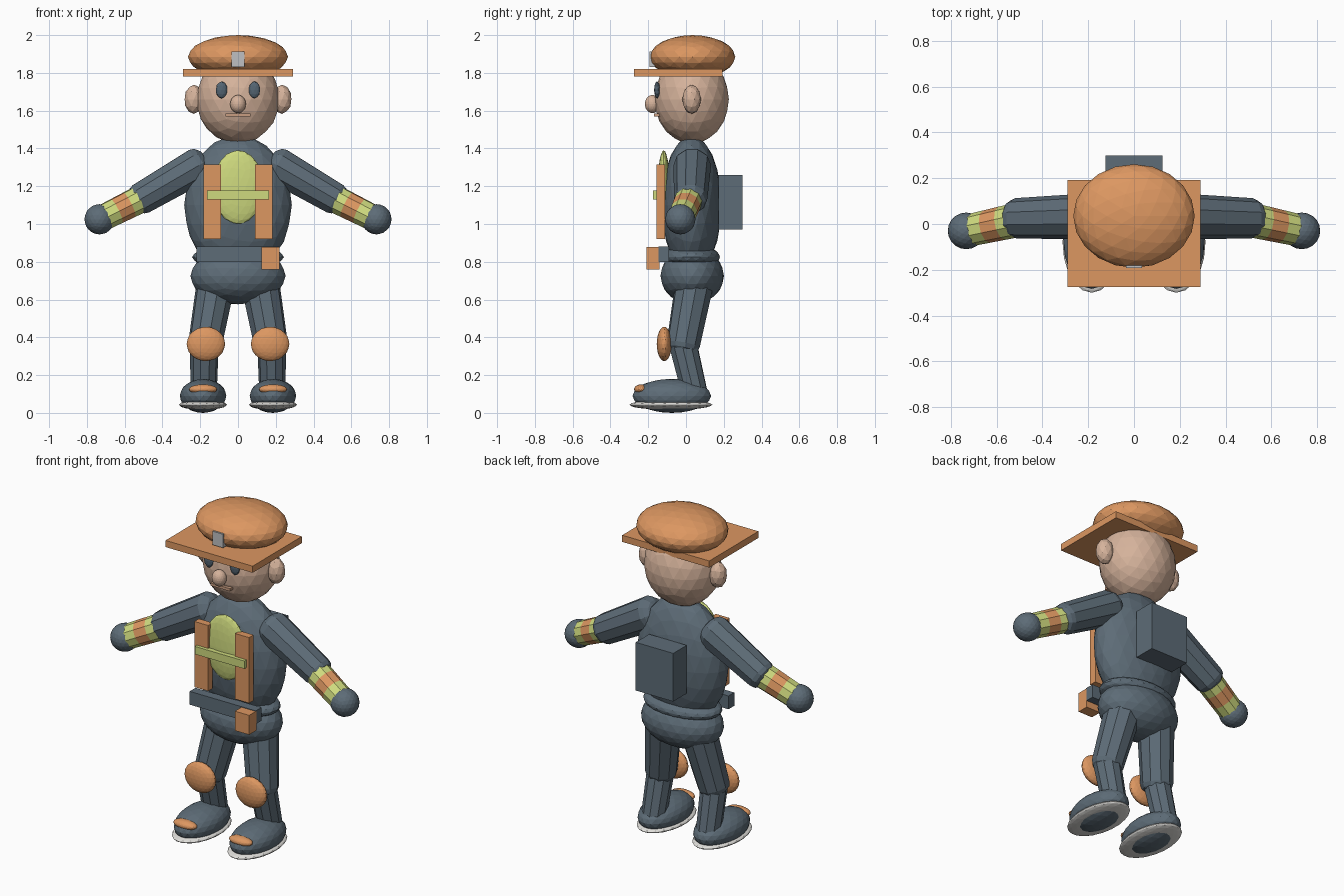
import bpy, bmesh, math
from mathutils import Vector

if "Cube" in bpy.data.objects:
    bpy.data.objects.remove(bpy.data.objects["Cube"], do_unlink=True)


def material(name, rgb):
    m = bpy.data.materials.new(name)
    m.use_nodes = True
    m.diffuse_color = (*rgb, 1)
    m.node_tree.nodes["Principled BSDF"].inputs["Base Color"].default_value = (*rgb, 1)
    return m


SLATE = material("slate blue", (0.11, 0.15, 0.185))
ORANGE = material("safety orange", (0.72, 0.31, 0.12))
SKIN = material("skin", (0.67, 0.45, 0.33))
YELLOW = material("pale lime", (0.62, 0.70, 0.21))
WHITE = material("sole white", (0.75, 0.74, 0.71))
SILVER = material("silver", (0.52, 0.53, 0.54))
DARK = material("eye slate", (0.09, 0.13, 0.17))
LIP = material("lip", (0.58, 0.34, 0.22))


def finish(name, bm, *mats):
    bmesh.ops.recalc_face_normals(bm, faces=bm.faces)
    me = bpy.data.meshes.new(name)
    bm.to_mesh(me)
    bm.free()
    for m in mats:
        me.materials.append(m)
    ob = bpy.data.objects.new(name, me)
    bpy.context.collection.objects.link(ob)
    return ob


def blob(name, centre, radii, mat, detail=3):
    """Faceted ellipsoid."""
    bm = bmesh.new()
    bmesh.ops.create_icosphere(bm, subdivisions=detail, radius=1)
    for v in bm.verts:
        v.co = Vector(a * b for a, b in zip(v.co, radii)) + Vector(centre)
    return finish(name, bm, mat)


def box(name, low, high, mat):
    """Block between two corners."""
    bm = bmesh.new()
    bmesh.ops.create_cube(bm, size=1)
    lo, hi = Vector(low), Vector(high)
    for v in bm.verts:
        v.co = (lo + hi) / 2 + Vector(a * b for a, b in zip(v.co, hi - lo))
    return finish(name, bm, mat)


def limb(name, start, end, r0, r1, mats, cuts=(), sides=10):
    """Tapered tube with rounded ends; cuts along its length change material."""
    start, end = Vector(start), Vector(end)
    axis = end - start
    length = axis.length
    turn = axis.to_track_quat('Z', 'Y')
    angles = [math.radians(a) for a in (75, 50, 25)]
    rings = [(-0.6 * r0 * math.sin(a), r0 * math.cos(a)) for a in angles]
    rings += [(t * length, r0 + (r1 - r0) * t) for t in (0, *cuts, 1)]
    rings += [(length + 0.6 * r1 * math.sin(a), r1 * math.cos(a)) for a in reversed(angles)]
    bm = bmesh.new()
    loops = []
    for h, r in rings:
        loops.append([bm.verts.new(start + turn @ Vector((
            r * math.cos(math.tau * i / sides), r * math.sin(math.tau * i / sides), h)))
            for i in range(sides)])
    for k, (a, b) in enumerate(zip(loops, loops[1:])):
        band = min(max(k - 3, 0), len(mats) - 1)
        for i in range(sides):
            j = (i + 1) % sides
            bm.faces.new((a[i], a[j], b[j], b[i])).material_index = band
    bm.faces.new(loops[0])
    bm.faces.new(loops[-1]).material_index = len(mats) - 1
    return finish(name, bm, *mats)


# Head and face
blob("head", (0, 0.03, 1.66), (0.22, 0.197, 0.235), SKIN)
blob("nose", (0, -0.178, 1.635), (0.042, 0.04, 0.048), SKIN)
box("mouth", (-0.065, -0.17, 1.568), (0.065, -0.12, 1.584), LIP)

# Cap with square brim and badge
blob("cap", (0, 0.035, 1.885), (0.265, 0.226, 0.115), ORANGE)
box("cap_brim", (-0.29, -0.275, 1.78), (0.29, 0.193, 1.82), ORANGE)
box("cap_badge", (-0.035, -0.192, 1.83), (0.035, -0.165, 1.912), SILVER)

# Body
blob("torso", (0, 0.03, 1.10), (0.285, 0.158, 0.37), SLATE)
blob("waist", (0, 0.03, 0.825), (0.243, 0.15, 0.065), SLATE)
blob("pelvis", (0, 0.033, 0.725), (0.252, 0.168, 0.15), SLATE)

# Chest panel, harness, belt and pack
blob("chest_panel", (0, -0.118, 1.195), (0.135, 0.032, 0.195), YELLOW)
box("chest_band", (-0.165, -0.175, 1.13), (0.165, -0.145, 1.177), YELLOW)
box("belt", (-0.22, -0.145, 0.80), (0.22, -0.09, 0.88), SLATE)
box("belt_pouch", (0.125, -0.208, 0.76), (0.22, -0.14, 0.877), ORANGE)
box("backpack", (-0.125, 0.172, 0.97), (0.125, 0.30, 1.26), SLATE)

for s, side in ((1, "left"), (-1, "right")):
    # Face and harness pairs
    blob(side + "_eye", (s * 0.087, -0.153, 1.71), (0.031, 0.016, 0.045), DARK, 2)
    blob(side + "_ear", (s * 0.233, 0.03, 1.66), (0.052, 0.05, 0.077), SKIN, 2)
    x = sorted((s * 0.09, s * 0.182))
    box(side + "_strap", (x[0], -0.155, 0.92), (x[1], -0.112, 1.315), ORANGE)

    # Arm
    limb(side + "_upper_arm", (s * 0.21, 0.033, 1.31), (s * 0.515, 0.025, 1.133),
         0.1, 0.088, [SLATE])
    limb(side + "_forearm", (s * 0.49, 0.022, 1.145), (s * 0.73, -0.03, 1.025),
         0.076, 0.07, [YELLOW, ORANGE, YELLOW], (0.36, 0.64))
    blob(side + "_hand", (s * 0.733, -0.03, 1.025), (0.08, 0.08, 0.08), SLATE)

    # Leg
    limb(side + "_thigh", (s * 0.122, 0.04, 0.66), (s * 0.175, -0.015, 0.36),
         0.102, 0.09, [SLATE])
    limb(side + "_shin", (s * 0.178, -0.015, 0.36), (s * 0.182, 0.045, 0.11),
         0.076, 0.07, [SLATE])
    blob(side + "_knee_pad", (s * 0.17, -0.115, 0.365), (0.102, 0.04, 0.091), ORANGE)

    # Shoe
    blob(side + "_shoe", (s * 0.185, -0.075, 0.09), (0.123, 0.208, 0.09), SLATE)
    blob(side + "_sole", (s * 0.185, -0.08, 0.043), (0.127, 0.22, 0.027), WHITE)
    blob(side + "_toe_cap", (s * 0.185, -0.237, 0.125), (0.075, 0.038, 0.026), ORANGE)
